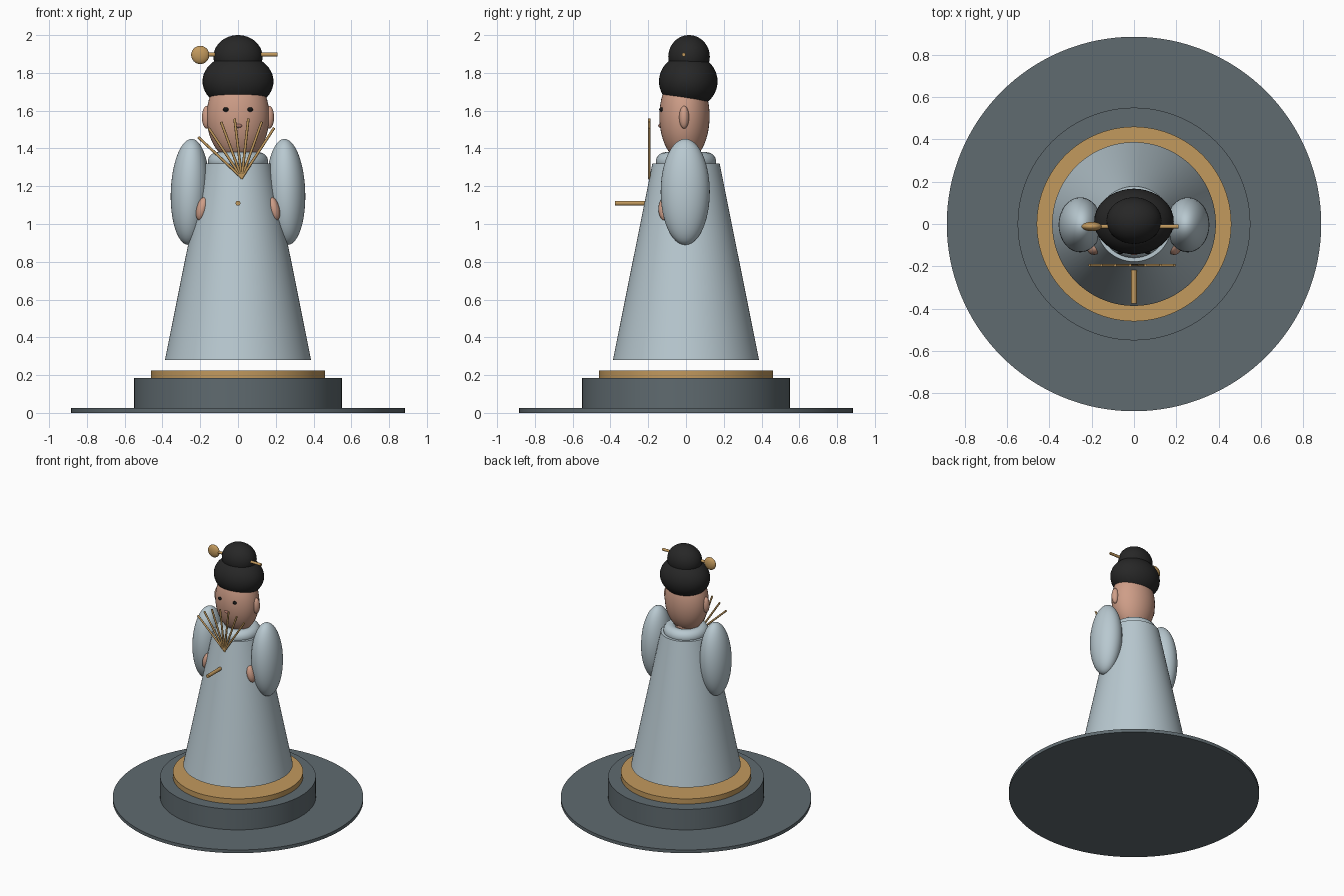
import bpy
import math
from mathutils import Vector

cube = bpy.data.objects.get("Cube")
if cube:
    bpy.data.objects.remove(cube, do_unlink=True)


def material(name, rgb):
    m = bpy.data.materials.new(name)
    m.use_nodes = True
    m.diffuse_color = (*rgb, 1)
    bsdf = next(n for n in m.node_tree.nodes if n.type == 'BSDF_PRINCIPLED')
    bsdf.inputs["Base Color"].default_value = (*rgb, 1)
    return m


STONE = material("slate grey", (0.115, 0.145, 0.16))
ROBE = material("pale blue cloth", (0.48, 0.58, 0.63))
GOLD = material("gold", (0.54, 0.32, 0.11))
SKIN = material("skin", (0.62, 0.34, 0.245))
HAIR = material("black hair", (0.02, 0.02, 0.02))
EYE = material("eye black", (0.008, 0.008, 0.008))
LIP = material("lip rose", (0.42, 0.19, 0.15))


def finish(name, mat):
    ob = bpy.context.object
    ob.name = ob.data.name = name
    ob.data.materials.append(mat)
    bpy.ops.object.shade_smooth_by_angle(angle=math.radians(35))
    return ob


def ellipsoid(name, mat, centre, radii, rot=(0, 0, 0), seg=40, rings=24):
    bpy.ops.mesh.primitive_uv_sphere_add(segments=seg, ring_count=rings, radius=1,
                                         location=centre, rotation=rot)
    bpy.context.object.scale = radii
    bpy.ops.object.transform_apply(location=False, rotation=False, scale=True)
    return finish(name, mat)


def cone(name, mat, z0, z1, r0, r1, seg=96):
    bpy.ops.mesh.primitive_cone_add(vertices=seg, radius1=r0, radius2=r1, depth=z1 - z0,
                                    location=(0, 0, (z0 + z1) / 2))
    return finish(name, mat)


def rod(name, mat, a, b, r, seg=16):
    a, b = Vector(a), Vector(b)
    d = b - a
    bpy.ops.mesh.primitive_cylinder_add(vertices=seg, radius=r, depth=d.length,
                                        location=(a + b) / 2,
                                        rotation=d.to_track_quat('Z', 'Y').to_euler())
    return finish(name, mat)


# Stand
cone("base_disc", STONE, 0, 0.025, 0.885, 0.885, 128)
cone("plinth", STONE, 0.025, 0.185, 0.55, 0.55)
cone("plinth_trim", GOLD, 0.185, 0.225, 0.46, 0.46)

# Robe and collar
cone("robe", ROBE, 0.28, 1.32, 0.387, 0.178)
bpy.ops.mesh.primitive_torus_add(major_radius=0.11, minor_radius=0.05, major_segments=48,
                                 minor_segments=16, location=(0, 0, 1.33))
finish("collar", ROBE)

# Head
cone("neck", SKIN, 1.28, 1.44, 0.075, 0.075, 32)
ellipsoid("head", SKIN, (0, -0.008, 1.57), (0.166, 0.133, 0.24))
ellipsoid("mouth", LIP, (0, -0.135, 1.52), (0.022, 0.012, 0.011), seg=20, rings=12)

# Hair, bun and hairpin
ellipsoid("hair", HAIR, (0, 0.012, 1.755), (0.188, 0.155, 0.145))
ellipsoid("bun", HAIR, (0, 0.016, 1.885), (0.13, 0.11, 0.115))
rod("hairpin", GOLD, (-0.2, -0.012, 1.897), (0.21, -0.012, 1.897), 0.01)
ellipsoid("hairpin_bead", GOLD, (-0.2, -0.012, 1.895), (0.048, 0.022, 0.048))

# Paired parts
for side, s in (("left", 1), ("right", -1)):
    ellipsoid(side + "_ear", SKIN, (s * 0.165, -0.01, 1.565), (0.026, 0.026, 0.06))
    ellipsoid(side + "_eye", EYE, (s * 0.064, -0.131, 1.606), (0.015, 0.011, 0.012),
              seg=20, rings=12)
    ellipsoid(side + "_sleeve", ROBE, (s * 0.254, -0.004, 1.17), (0.102, 0.13, 0.281),
              rot=(0, math.radians(-s * 2), 0))
    ellipsoid(side + "_hand", SKIN, (s * 0.19, -0.11, 1.08), (0.03, 0.036, 0.064),
              rot=(0, math.radians(-s * 14), 0))

# Fan ribs spreading from one pivot, and the handle
pivot = Vector((0.02, -0.195, 1.245))
for i in range(7):
    a = math.radians(-47 + 80 * i / 6)
    way = Vector((math.sin(a), 0, math.cos(a)))
    rod(f"fan_rib_{i + 1}", GOLD, pivot - way * 0.005, pivot + way * 0.315, 0.007, 12)
rod("fan_handle", GOLD, (0, -0.375, 1.11), (0, -0.195, 1.11), 0.013)
